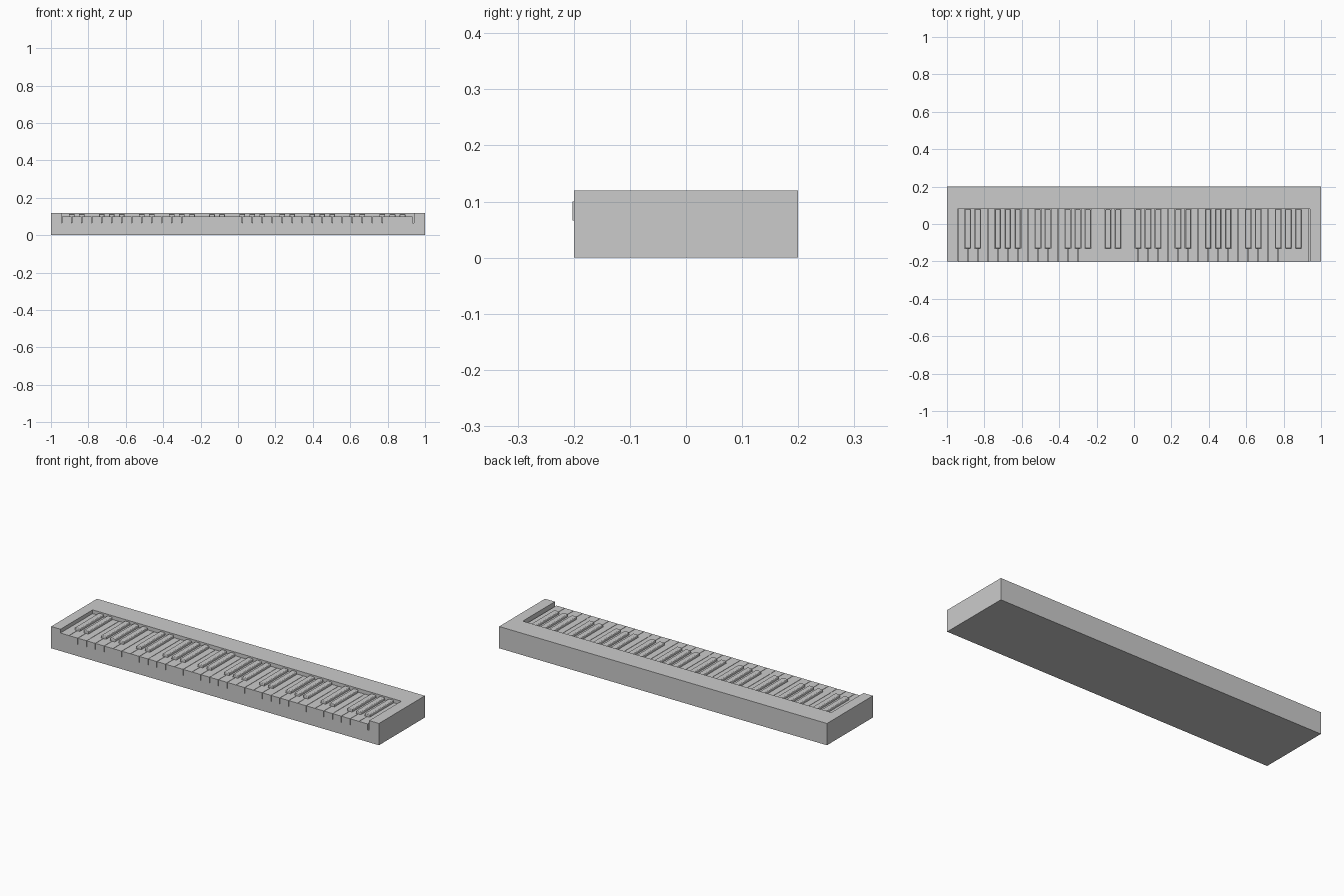
import bpy, bmesh

if "Cube" in bpy.data.objects:
    bpy.data.objects.remove(bpy.data.objects["Cube"])

WHITE_COUNT = 35
PITCH = 0.0536
LEFT = -0.943
GAP = 0.002
FLOOR, WHITE_TOP, BLACK_TOP = 0.066, 0.10, 0.114
KEY_FRONT, KEY_BACK, BLACK_FRONT = -0.202, 0.079, -0.13
BLACK_W = 0.03


def make_object(name, bm):
    bmesh.ops.recalc_face_normals(bm, faces=bm.faces)
    mesh = bpy.data.meshes.new(name)
    bm.to_mesh(mesh)
    bm.free()
    obj = bpy.data.objects.new(name, mesh)
    bpy.context.collection.objects.link(obj)
    return obj


def prism(name, outline, z0, z1):
    """Extrude a flat xy outline from z0 to z1."""
    bm = bmesh.new()
    face = bm.faces.new([bm.verts.new((x, y, z0)) for x, y in outline])
    top = bmesh.ops.extrude_face_region(bm, geom=[face])["geom"]
    for v in top:
        if isinstance(v, bmesh.types.BMVert):
            v.co.z = z1
    return make_object(name, bm)


def rect(x0, x1, y0, y1):
    return [(x0, y0), (x1, y0), (x1, y1), (x0, y1)]


def has_black(boundary):
    """A black key sits on every key boundary except E-F and B-C."""
    return 0 < boundary < WHITE_COUNT and boundary % 7 not in (0, 3)


# Case with a key bed open at the front
case = prism("case", rect(-1, 1, -0.2, 0.2), 0, 0.12)
cutter = prism("key_bed_cutter", rect(-0.943, 0.94, -0.3, 0.08), FLOOR, 0.2)
cutter.hide_render = True
cutter.hide_viewport = True
cut = case.modifiers.new("key_bed", "BOOLEAN")
cut.operation = "DIFFERENCE"
cut.solver = "EXACT"
cut.object = cutter

# White keys, notched where a black key sits
for i in range(WHITE_COUNT):
    x0 = LEFT + i * PITCH + GAP / 2
    x1 = LEFT + (i + 1) * PITCH - GAP / 2
    notch = BLACK_W / 2
    xl = x0 + notch if has_black(i) else x0
    xr = x1 - notch if has_black(i + 1) else x1
    outline = [(x0, KEY_FRONT), (x1, KEY_FRONT)]
    if xr != x1:
        outline += [(x1, BLACK_FRONT - GAP), (xr, BLACK_FRONT - GAP)]
    outline += [(xr, KEY_BACK), (xl, KEY_BACK)]
    if xl != x0:
        outline += [(xl, BLACK_FRONT - GAP), (x0, BLACK_FRONT - GAP)]
    prism(f"white_key_{i + 1}", outline, FLOOR, WHITE_TOP)

# Black keys, raised with softened edges
for i in range(WHITE_COUNT):
    if has_black(i):
        x = LEFT + i * PITCH
        key = prism(f"black_key_{i}", rect(x - BLACK_W / 2, x + BLACK_W / 2, BLACK_FRONT, KEY_BACK),
                    FLOOR, BLACK_TOP)
        bevel = key.modifiers.new("soft_edges", "BEVEL")
        bevel.width = 0.004
        bevel.segments = 3
